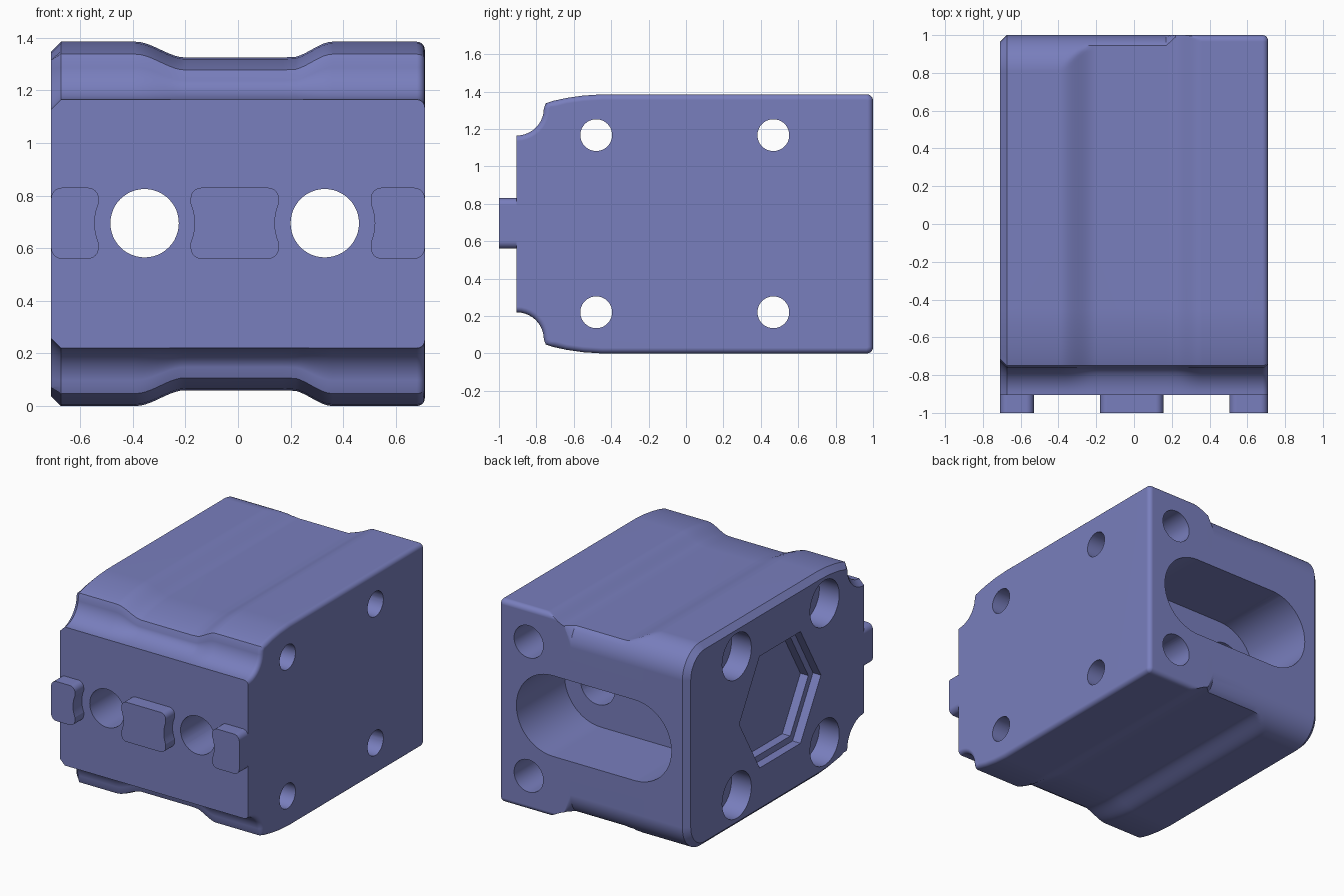
import bpy, bmesh, math

if "Cube" in bpy.data.objects:
    bpy.data.objects.remove(bpy.data.objects["Cube"])

MID, HALF = 0.6925, 0.6925          # mid height and half height of the block

paint = bpy.data.materials.new("periwinkle_blue")
paint.diffuse_color = (0.19, 0.21, 0.51, 1)
paint.use_nodes = True
paint.node_tree.nodes["Principled BSDF"].inputs["Base Color"].default_value = paint.diffuse_color


def make_object(name, bm):
    bmesh.ops.recalc_face_normals(bm, faces=bm.faces[:])
    mesh = bpy.data.meshes.new(name)
    bm.to_mesh(mesh)
    bm.free()
    obj = bpy.data.objects.new(name, mesh)
    bpy.context.collection.objects.link(obj)
    mesh.materials.append(paint)
    return obj


def loft(name, rings):
    """Skin a list of equal-length point rings and cap both ends."""
    bm = bmesh.new()
    loops = [[bm.verts.new(p) for p in ring] for ring in rings]
    n = len(loops[0])
    for a, b in zip(loops, loops[1:]):
        for i in range(n):
            j = (i + 1) % n
            bm.faces.new((a[i], a[j], b[j], b[i]))
    bm.faces.new(loops[0])
    bm.faces.new(loops[-1])
    return make_object(name, bm)


def prism(name, outline, axis, a, b):
    """Extrude an outline along x (outline in y, z) or along y (outline in x, z)."""
    if axis == "x":
        return loft(name, [[(t, u, v) for u, v in outline] for t in (a, b)])
    return loft(name, [[(u, t, v) for u, v in outline] for t in (a, b)])


def arc(cu, cv, r, a0, a1, n):
    return [(cu + r * math.cos(math.radians(a0 + (a1 - a0) * i / n)),
             cv + r * math.sin(math.radians(a0 + (a1 - a0) * i / n))) for i in range(n + 1)]


def circle(cu, cv, r, n=48):
    return arc(cu, cv, r, 0, 360, n)[:-1]


def rounded_rect(u0, u1, v0, v1, r, n=6):
    return (arc(u1 - r, v1 - r, r, 0, 90, n) + arc(u0 + r, v1 - r, r, 90, 180, n)
            + arc(u0 + r, v0 + r, r, 180, 270, n) + arc(u1 - r, v0 + r, r, 270, 360, n))


def cut(obj, cutter):
    mod = obj.modifiers.new("cut", "BOOLEAN")
    mod.operation, mod.solver, mod.object = "DIFFERENCE", "EXACT", cutter
    bpy.context.view_layer.objects.active = obj
    bpy.ops.object.modifier_apply(modifier=mod.name)
    bpy.data.objects.remove(cutter, do_unlink=True)


def finish(obj):
    bpy.ops.object.select_all(action="DESELECT")
    obj.select_set(True)
    bpy.context.view_layer.objects.active = obj
    bpy.ops.object.shade_smooth_by_angle(angle=math.radians(30))
    obj.modifiers.new("even_shading", "WEIGHTED_NORMAL").keep_sharp = True


def smooth(t):
    t = min(1, max(0, t))
    return t * t * (3 - 2 * t)


def groove(x):
    """Depth of the wide shallow channel along the top and bottom."""
    return 0.06 * smooth((x + 0.39) / 0.19) * smooth((0.36 - x) / 0.16)


def section(x, rear_r, inset=0.0):
    """Side outline of the block at one station, mirrored about mid height."""
    d, i = groove(x), inset
    front = [(y, s) for y, s in arc(-0.905, 0.6175, 0.145 + i, -90, 0, 10)]
    front += [(-0.75 + i, 0.645 - 0.6 * i), (-0.71 + i / 2, 0.658 - i), (-0.64, 0.673 - i),
              (-0.55, 0.686 - i), (-0.45, 0.6925 - i)]
    half = [(y, s - d * min(1, max(0, (s - 0.4725) / 0.145))) for y, s in front]
    half += [(y, min(s, HALF - d)) for y, s in
             arc(1 - rear_r, HALF - rear_r, rear_r - i, 90, 0, 14)]
    return ([(x, y, MID + s) for y, s in half]
            + [(x, y, MID - s) for y, s in reversed(half)])


# Main block: chamfered left end, rounded right end, rear rounding on the left part
BIG, SMALL = 0.19, 0.034
rings = [section(-0.71, BIG, 0.037), section(-0.673, BIG)]
rings += [section(-0.39 + 0.19 * k / 10, BIG) for k in range(11)]
rings += [section(0.17, BIG), section(0.22, SMALL)]
rings += [section(0.22 + 0.14 * k / 8, SMALL) for k in range(1, 9)]
rings += [section(0.68 + 0.03 * math.sin(k * math.pi / 10), SMALL,
                  0.03 * (1 - math.cos(k * math.pi / 10))) for k in range(6)]
block = loft("block", rings)

# Cross bores with counterbores on the left side
for y in (-0.48, 0.467):
    for z in (0.22, 1.167):
        cut(block, prism("cutter", circle(y, z, 0.085), "x", -0.9, 0.9))
        cut(block, prism("cutter", circle(y, z, 0.157), "x", -0.9, -0.56))

# Stepped hexagonal pocket on the left side
cut(block, prism("cutter", circle(0, MID, 0.44, 6), "x", -0.9, -0.65))
cut(block, prism("cutter", circle(0, MID, 0.39, 6), "x", -0.9, -0.59))

# Long slot in the back
slot = arc(0.305, MID, 0.275, -90, 90, 24) + arc(-0.315, MID, 0.275, 90, 270, 24)
cut(block, prism("cutter", slot, "y", 0.48, 1.2))

# Bolt holes from the front into the slot
HOLES = (-0.355, 0.33)
for x in HOLES:
    cut(block, prism("cutter", circle(x, 0.695, 0.13), "y", -1.2, 0.6))

# Blind holes in the back
for z in (0.235, 1.15):
    cut(block, prism("cutter", circle(0.487, z, 0.11), "y", 0.55, 1.2))
finish(block)

# Front locating lugs, hollowed around the bolt holes
for name, u0, u1 in (("left_lug", -0.71, -0.53), ("middle_lug", -0.18, 0.155),
                     ("right_lug", 0.505, 0.71)):
    lug = prism(name, rounded_rect(u0, u1, 0.56, 0.83, 0.04), "y", -1, -0.9)
    for x in HOLES:
        cut(lug, prism("cutter", circle(x, 0.695, 0.19), "y", -1.2, -0.8))
    finish(lug)
